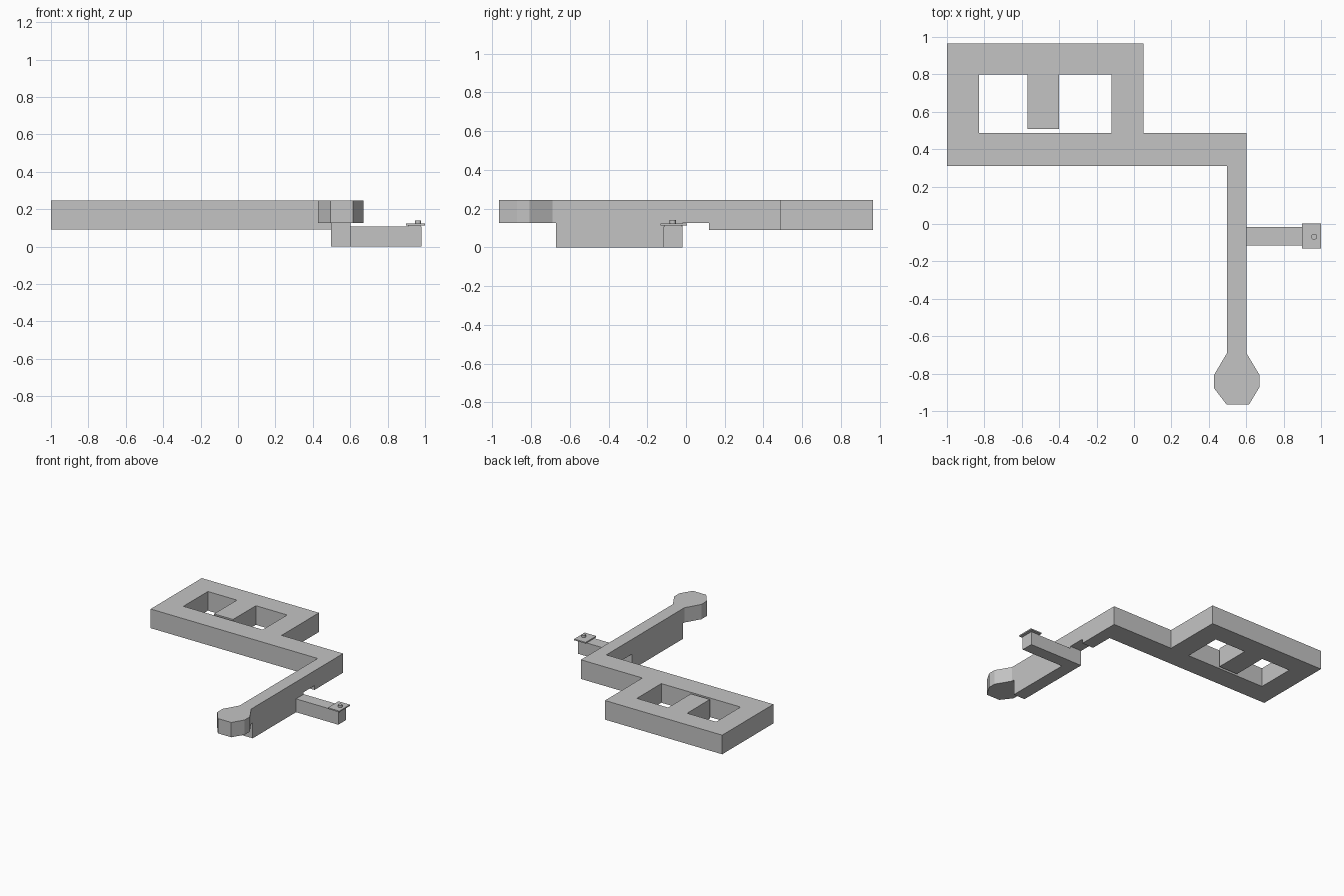
import bpy, bmesh
from mathutils import Matrix, Vector

if "Cube" in bpy.data.objects:
    bpy.data.objects.remove(bpy.data.objects["Cube"])

grey = bpy.data.materials.new("light_grey")
grey.diffuse_color = (0.55, 0.55, 0.55, 1)
grey.use_nodes = True
grey.node_tree.nodes["Principled BSDF"].inputs["Base Color"].default_value = grey.diffuse_color


def finish(name, bm):
    bmesh.ops.recalc_face_normals(bm, faces=bm.faces)
    me = bpy.data.meshes.new(name)
    bm.to_mesh(me)
    bm.free()
    me.materials.append(grey)
    ob = bpy.data.objects.new(name, me)
    bpy.context.collection.objects.link(ob)
    return ob


def prism(name, loops, lo, hi, along_x=False):
    """Extrude closed 2D loops (outline first, then holes) from lo to hi."""
    bm = bmesh.new()
    edges = []
    for loop in loops:
        vs = [bm.verts.new((lo, a, b) if along_x else (a, b, lo)) for a, b in loop]
        edges += [bm.edges.new((vs[i - 1], vs[i])) for i in range(len(vs))]
    bmesh.ops.triangle_fill(bm, edges=edges, use_beauty=True, use_dissolve=False)
    ext = bmesh.ops.extrude_face_region(bm, geom=bm.faces[:], use_keep_orig=True)
    d = Vector((hi - lo, 0, 0)) if along_x else Vector((0, 0, hi - lo))
    bmesh.ops.translate(bm, vec=d, verts=[g for g in ext["geom"]
                                          if isinstance(g, bmesh.types.BMVert)])
    return finish(name, bm)


def box(name, x0, x1, y0, y1, z0, z1):
    return prism(name, [[(x0, y0), (x1, y0), (x1, y1), (x0, y1)]], z0, z1)


# Looped corridors with a dead-end stub, plus the bend towards the front
outline = [(-1, .31), (.497, .31), (.497, .12), (.601, .12), (.601, .487),
           (.05, .487), (.05, .965), (-1, .965)]
courtyard = [(-.83, .487), (-.12, .487), (-.12, .80), (-.40, .80),
             (-.40, .508), (-.57, .508), (-.57, .80), (-.83, .80)]
prism("looped_corridors", [outline, courtyard], .09, .245)

# Long corridor with its deeper lower storey
prism("long_corridor", [[(-.69, .125), (-.67, .125), (-.67, 0), (-.018, 0),
                         (-.018, .125), (.12, .125), (.12, .245), (-.69, .245)]],
      .497, .601, along_x=True)

# Many-sided end room
prism("end_room", [[(.497, -.69), (.428, -.807), (.428, -.878), (.495, -.965),
                    (.615, -.965), (.671, -.872), (.671, -.807), (.601, -.69)]],
      .125, .245)

# Low side passage with a thin cap plate and knob
box("side_passage", .601, .98, -.116, -.017, 0, .108)
box("cap_plate", .897, 1.0, -.132, .004, .112, .122)
box("plate_neck", .91, .975, -.11, -.02, .108, .112)

bm = bmesh.new()
bmesh.ops.create_cone(bm, cap_ends=True, segments=16, radius1=.016, radius2=.016,
                      depth=.018, matrix=Matrix.Translation((.963, -.068, .131)))
finish("knob", bm)
